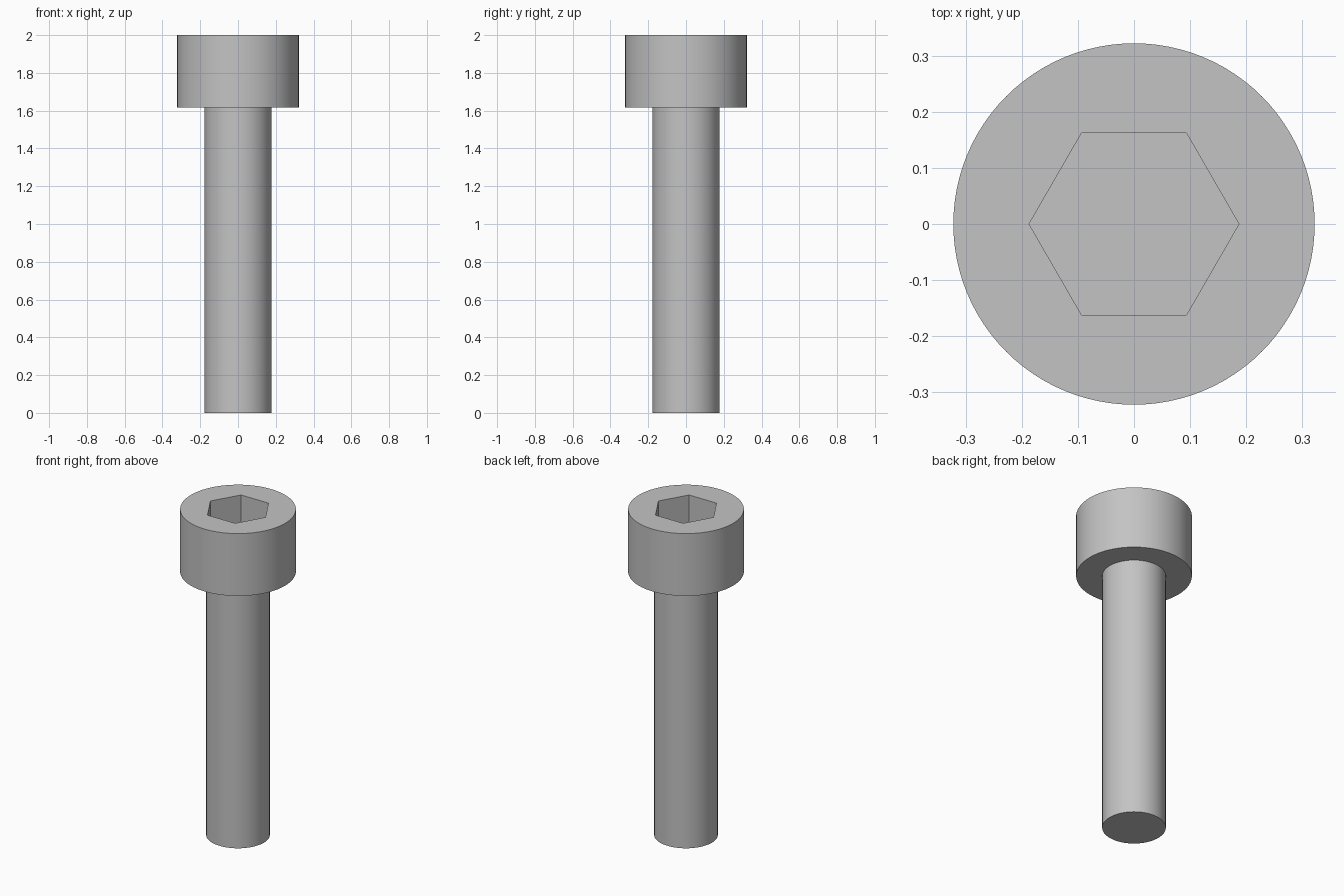
import bpy
import bmesh
from math import pi, radians

HEAD_R, SHANK_R, HEX_R = 0.322, 0.177, 0.187
HEAD_Z, TOP_Z, SOCKET_DEPTH = 1.617, 2.0, 0.23

default = bpy.data.objects.get("Cube")
if default:
    bpy.data.objects.remove(default)

steel = bpy.data.materials.new("grey steel")
steel.use_nodes = True
colour = (0.55, 0.55, 0.55, 1)
steel.diffuse_color = colour
steel.node_tree.nodes["Principled BSDF"].inputs["Base Color"].default_value = colour


def lathe(name, profile, steps):
    """Revolve a (radius, height) profile around z into a closed solid."""
    bm = bmesh.new()
    verts = [bm.verts.new((r, 0, z)) for r, z in profile]
    edges = [bm.edges.new(pair) for pair in zip(verts, verts[1:])]
    bmesh.ops.spin(bm, geom=verts + edges, cent=(0, 0, 0), axis=(0, 0, 1),
                   angle=2 * pi, steps=steps)
    bmesh.ops.remove_doubles(bm, verts=bm.verts[:], dist=1e-5)
    # Close both flat ends
    bmesh.ops.holes_fill(bm, edges=[e for e in bm.edges if e.is_boundary], sides=0)
    bmesh.ops.recalc_face_normals(bm, faces=bm.faces[:])
    mesh = bpy.data.meshes.new(name)
    bm.to_mesh(mesh)
    bm.free()
    mesh.materials.append(steel)
    obj = bpy.data.objects.new(name, mesh)
    bpy.context.collection.objects.link(obj)
    return obj


# Shank and cylindrical head in one solid
bolt = lathe("socket_head_bolt", [(SHANK_R, 0), (SHANK_R, HEAD_Z),
                                  (HEAD_R, HEAD_Z), (HEAD_R, TOP_Z)], 96)

# Hexagonal key socket, with a corner pointing along x
cutter = lathe("socket_cutter", [(HEX_R, TOP_Z - SOCKET_DEPTH), (HEX_R, TOP_Z + 0.1)], 6)

cut = bolt.modifiers.new("hex socket", "BOOLEAN")
cut.operation = "DIFFERENCE"
cut.solver = "EXACT"
cut.object = cutter

bpy.ops.object.select_all(action="DESELECT")
bpy.context.view_layer.objects.active = bolt
bolt.select_set(True)
bpy.ops.object.modifier_apply(modifier=cut.name)
bpy.data.objects.remove(cutter)

# Round walls smooth, rims and socket corners sharp
bpy.ops.object.shade_smooth_by_angle(angle=radians(30))
